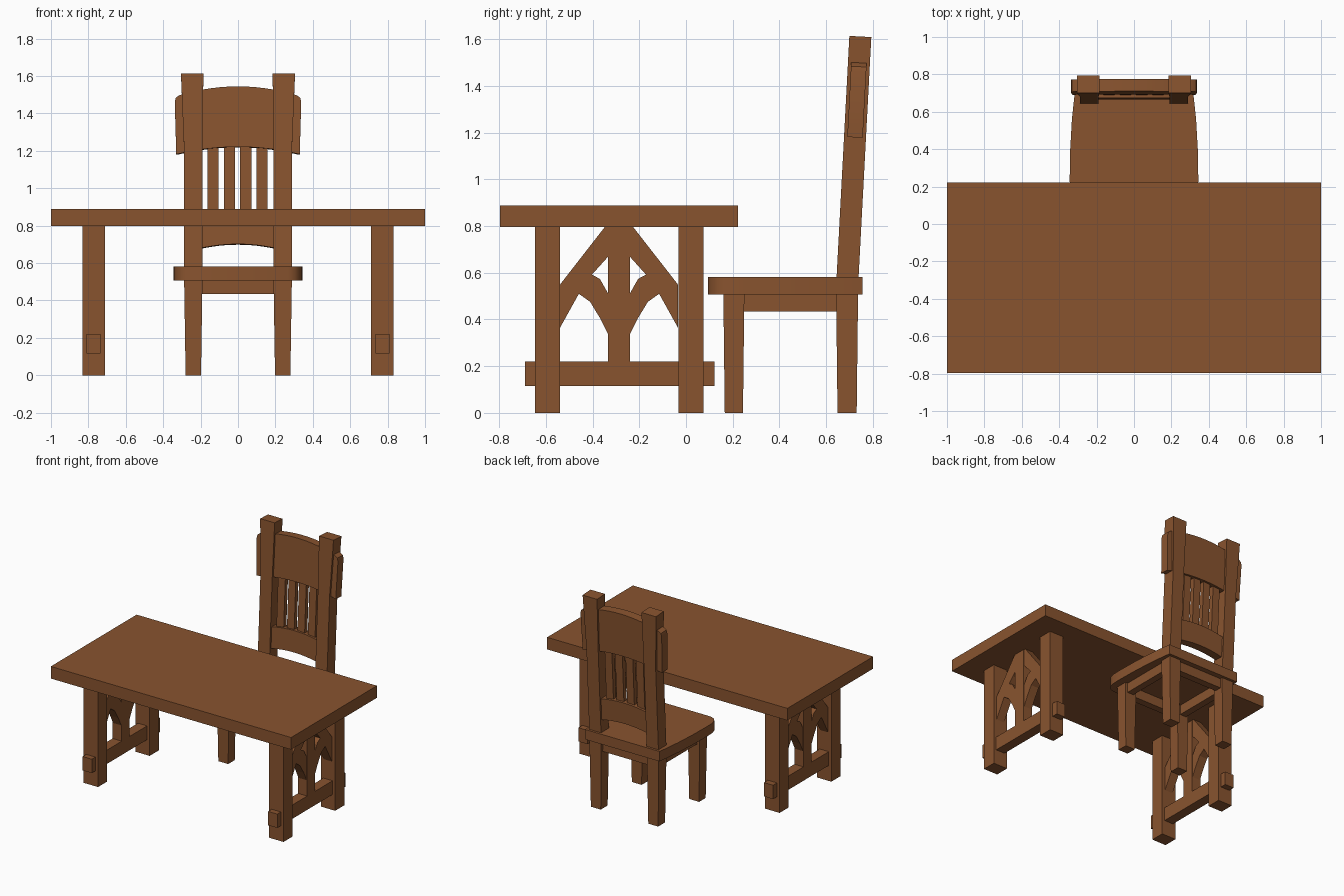
import bpy, bmesh, math
from mathutils import Vector

if "Cube" in bpy.data.objects:
    bpy.data.objects.remove(bpy.data.objects["Cube"])

wood = bpy.data.materials.new("brown wood")
wood.diffuse_color = (0.25, 0.088, 0.028, 1)
wood.use_nodes = True
wood.node_tree.nodes["Principled BSDF"].inputs["Base Color"].default_value = wood.diffuse_color


def loft(name, lower, upper):
    """Solid between two matching outlines."""
    bm = bmesh.new()
    a = [bm.verts.new(p) for p in lower]
    b = [bm.verts.new(p) for p in upper]
    bm.faces.new(a)
    bm.faces.new(b)
    n = len(a)
    for i in range(n):
        j = (i + 1) % n
        bm.faces.new((a[i], a[j], b[j], b[i]))
    bmesh.ops.recalc_face_normals(bm, faces=bm.faces)
    me = bpy.data.meshes.new(name)
    bm.to_mesh(me)
    bm.free()
    me.materials.append(wood)
    ob = bpy.data.objects.new(name, me)
    bpy.context.collection.objects.link(ob)
    return ob


def rect(x0, x1, y0, y1, z):
    return [(x0, y0, z), (x1, y0, z), (x1, y1, z), (x0, y1, z)]


def box(name, x, y, z):
    return loft(name, rect(*x, *y, z[0]), rect(*x, *y, z[1]))


def plate_x(name, yz, x0, x1):
    return loft(name, [(x0, y, z) for y, z in yz], [(x1, y, z) for y, z in yz])


def plate_y(name, xz, y0, y1):
    return loft(name, [(x, y0, z) for x, z in xz], [(x, y1, z) for x, z in xz])


def lean(ob, slope=0.053, y0=0.692, z0=0.58):
    """Tilt a chair back part that was modelled upright around y = 0."""
    for v in ob.data.vertices:
        x, y, z = v.co
        v.co = Vector((x, y0 + y + slope * (z - z0), z - slope * y))


# ---- table ----
box("table_top", (-1, 1), (-0.797, 0.223), (0.797, 0.888))
MID = -0.287
brace = [(-0.54, 0.549), (-0.347, 0.797), (-0.33, 0.797), (-0.33, 0.673),
         (-0.403, 0.592), (-0.459, 0.51), (-0.54, 0.364)]
arch = [(-0.403, 0.592), (-0.369, 0.574), (-0.33, 0.505), (-0.33, 0.33),
        (-0.369, 0.407), (-0.411, 0.476), (-0.459, 0.51)]
for s, side in ((-1, "left"), (1, "right")):
    c = s * 0.772
    for y, end in (((-0.647, -0.54), "front"), ((-0.033, 0.075), "back")):
        box(f"table_leg_{side}_{end}", (c - 0.06, c + 0.06), y, (0, 0.797))
    box(f"table_stretcher_{side}", (c - 0.038, c + 0.038), (-0.69, 0.122), (0.116, 0.22))
    box(f"table_post_{side}", (c - 0.038, c + 0.038), (-0.334, -0.24), (0.22, 0.797))
    for m, end in ((1, "front"), (-1, "back")):
        for part, outline in (("brace", brace), ("arch", arch)):
            pts = [(MID + m * (y - MID), z) for y, z in outline]
            plate_x(f"table_{part}_{side}_{end}", pts, c - 0.034, c + 0.034)

# ---- chair seat ----
half = [(0.27, 0.095), (0.305, 0.107), (0.33, 0.135), (0.342, 0.18), (0.344, 0.24),
        (0.341, 0.40), (0.332, 0.56), (0.317, 0.70), (0.308, 0.757)]
outline = half + [(-x, y) for x, y in reversed(half)]
seat = loft("seat", [(x, y, 0.508) for x, y in outline], [(x, y, 0.583) for x, y in outline])

# ---- chair legs, aprons and back posts ----
for s, side in ((-1, "left"), (1, "right")):
    for y0, y1, end in ((0.16, 0.25, "front"), (0.643, 0.737, "back")):
        top = rect(s * 0.19, s * 0.288, y0, y1, 0.51)
        foot = rect(s * 0.198, s * 0.28, y0 + 0.006, y1 - 0.006, 0)
        loft(f"chair_leg_{side}_{end}", foot, top)
    box(f"side_apron_{side}", (s * 0.215, s * 0.268), (0.245, 0.65), (0.434, 0.51))
    post = [(s * 0.19, 0.57), (s * 0.288, 0.57), (s * 0.288, 1.2), (s * 0.305, 1.612),
            (s * 0.185, 1.612), (s * 0.19, 1.2)]
    lean(plate_y(f"back_post_{side}", post, -0.047, 0.047))
for y, end in ((0.205, "front"), (0.69, "back")):
    box(f"{end}_apron", (-0.195, 0.195), (y - 0.027, y + 0.027), (0.434, 0.51))


# ---- chair back rails and slats ----
def arc(w, z_end, z_mid, n=12):
    return [(w * t, z_mid + (z_end - z_mid) * t * t)
            for t in (2 * i / n - 1 for i in range(n + 1))]


top_rail = (arc(0.33, 1.18, 1.22) + [(0.338, 1.46), (0.332, 1.483), (0.315, 1.495)]
            + arc(0.29, 1.503, 1.543)[::-1]
            + [(-0.315, 1.495), (-0.332, 1.483), (-0.338, 1.46)])
lean(plate_y("top_rail", top_rail, -0.033, 0.033))
low_rail = arc(0.2, 0.678, 0.7) + arc(0.2, 0.838, 0.86)[::-1]
lean(plate_y("lower_rail", low_rail, -0.033, 0.033))
for i in range(4):
    x = -0.133 + i * 0.087
    slat = [(x - 0.03, 0.84), (x + 0.03, 0.84), (x + 0.03, 1.23), (x - 0.03, 1.23)]
    lean(plate_y(f"back_slat_{i + 1}", slat, -0.016, 0.016))

# smooth only the gently curved parts
for name in ("seat", "top_rail", "lower_rail"):
    ob = bpy.data.objects[name]
    bpy.ops.object.select_all(action='DESELECT')
    ob.select_set(True)
    bpy.context.view_layer.objects.active = ob
    bpy.ops.object.shade_smooth_by_angle(angle=math.radians(30))
